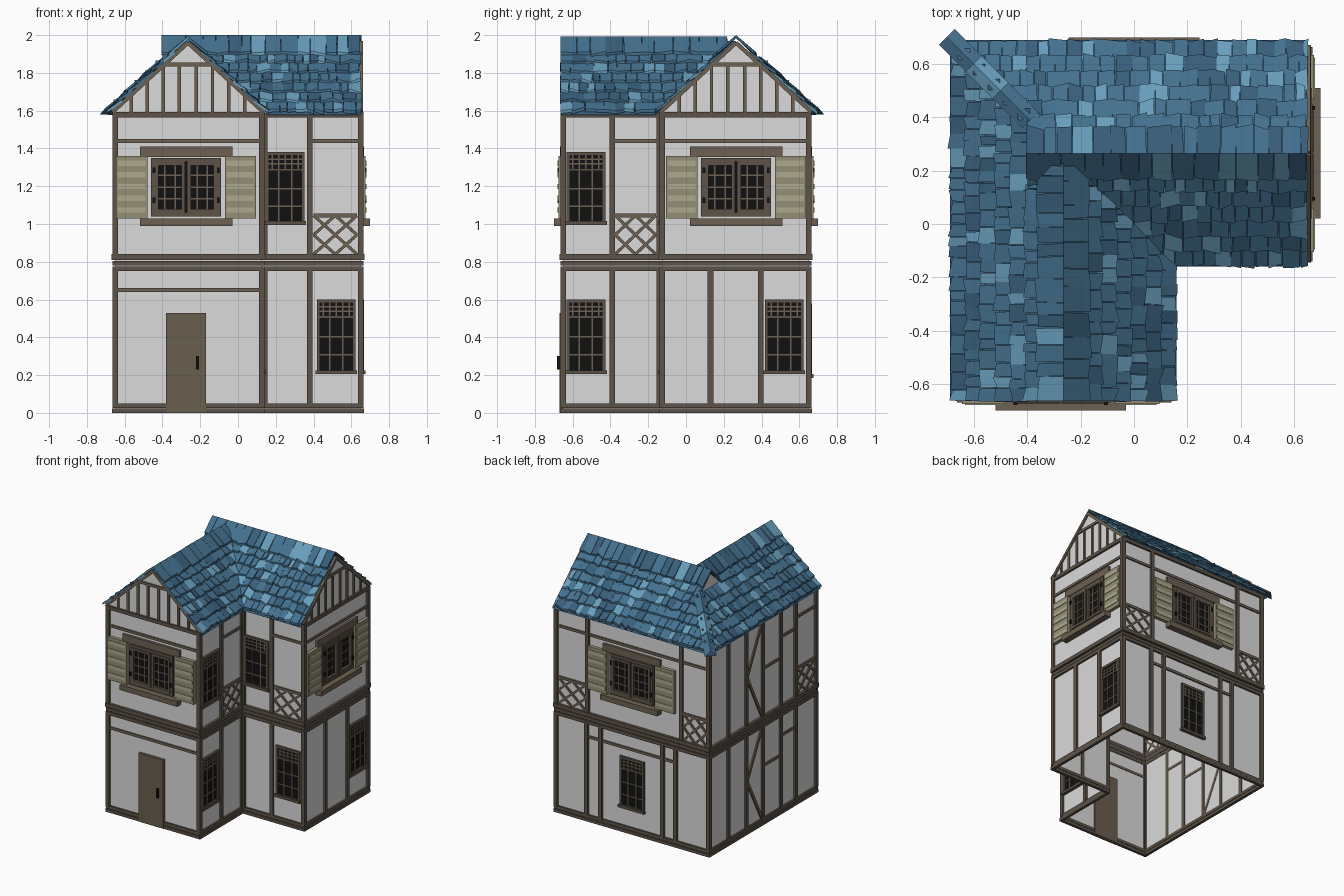
import bpy, bmesh, random
from mathutils import Vector

if "Cube" in bpy.data.objects:
    bpy.data.objects.remove(bpy.data.objects["Cube"])

random.seed(4)

def lin(c):
    c /= 255
    return c / 12.92 if c <= 0.04045 else ((c + 0.055) / 1.055) ** 2.4

COLOURS = {"plaster": (219, 219, 219), "dark_wood": (93, 83, 71), "wood": (109, 97, 82),
           "door_brown": (106, 94, 80), "black": (17, 17, 17), "shutter": (148, 143, 117),
           "shutter_light": (174, 170, 142), "tile_blue": (68, 113, 143),
           "tile_light": (104, 158, 188), "tile_dark": (56, 94, 122)}
MATS = {}
for name, rgb in COLOURS.items():
    MATS[name] = bpy.data.materials.new(name)
    MATS[name].diffuse_color = (*[lin(c) for c in rgb], 1)

parts = {}

def part(name, mat):
    bm, mats = parts.setdefault(name, (bmesh.new(), []))
    if mat not in mats:
        mats.append(mat)
    return bm, mats.index(mat)

def sheet(name, mat, pts):
    bm, mi = part(name, mat)
    bm.faces.new([bm.verts.new(p) for p in pts]).material_index = mi

def solid(name, mat, low, high):
    """Closed solid between two matching rings of points."""
    bm, mi = part(name, mat)
    a, b = [bm.verts.new(p) for p in low], [bm.verts.new(p) for p in high]
    n = len(a)
    fs = [bm.faces.new(a[::-1]), bm.faces.new(b)]
    fs += [bm.faces.new((a[i], a[(i + 1) % n], b[(i + 1) % n], b[i])) for i in range(n)]
    for f in fs:
        f.material_index = mi
    bmesh.ops.recalc_face_normals(bm, faces=fs)

# Wall faces: outward normal, distance from the origin, extent along the wall
FACES = {"front": ((0, -1), .65, -.665, .14), "right": ((1, 0), .65, -.14, .665),
         "inner_front": ((0, -1), .125, .125, .665), "inner_right": ((1, 0), .125, -.665, -.125),
         "back": ((0, 1), .65, -.665, .665), "left": ((-1, 0), .65, -.665, .665)}

def at(face, u, z, d):
    (nx, ny), off = FACES[face][:2]
    k = off + d
    return Vector((u, ny * k, z)) if nx == 0 else Vector((nx * k, u, z))

def box(name, mat, face, u0, u1, z0, z1, d1, d0=-.004):
    ring = [(u0, z0), (u1, z0), (u1, z1), (u0, z1)]
    solid(name, mat, [at(face, u, z, d0) for u, z in ring], [at(face, u, z, d1) for u, z in ring])

def bar(name, mat, face, p, q, w, d1):
    p, q = Vector(p), Vector(q)
    s = (q - p).normalized().orthogonal() * w / 2
    ring = [p - s, q - s, q + s, p + s]
    solid(name, mat, [at(face, u, z, -.003) for u, z in ring], [at(face, u, z, d1) for u, z in ring])

def grid(face, u0, u1, z0, z1, cols, rows, d):
    for i in range(1, cols):
        u = u0 + (u1 - u0) * i / cols
        box("window_bars", "wood", face, u - .004, u + .004, z0, z1, d)
    for j in range(1, rows):
        z = z0 + (z1 - z0) * j / rows
        box("window_bars", "wood", face, u0, u1, z - .004, z + .004, d)

def frame(face, u0, u1, z0, z1, w, d):
    for a, b in ((u0, u0 + w), (u1 - w, u1)):
        box("window_frames", "dark_wood", face, a, b, z0, z1, d)
    for a, b in ((z0, z0 + w), (z1 - w, z1)):
        box("window_frames", "dark_wood", face, u0, u1, a, b, d)

def tall_window(face, c, z0, z1):
    u0, u1 = c - .103, c + .103
    box("window_glass", "black", face, u0, u1, z0, z1, .004)
    frame(face, u0, u1, z0, z1, .018, .016)
    box("window_frames", "dark_wood", face, u0, u1, z1 - .1, z1 - .085, .014)
    box("window_frames", "dark_wood", face, u0 - .008, u1 + .008, z0 - .005, z0 + .015, .024)
    grid(face, u0, u1, z0, z1 - .1, 3, 3, .009)
    grid(face, u0, u1, z1 - .085, z1 - .015, 6, 3, .009)

def shuttered_window(face, c):
    box("window_sills", "wood", face, c - .245, c + .245, .99, 1.03, .05)
    box("window_lintels", "wood", face, c - .245, c + .245, 1.355, 1.41, .018)
    box("window_glass", "black", face, c - .185, c + .185, 1.04, 1.35, .006)
    frame(face, c - .185, c + .185, 1.04, 1.35, .02, .02)
    for s in (-1, 1):
        a, b = sorted((c + s * .005, c + s * .165))
        frame(face, a, b, 1.06, 1.33, .02, .026)
        grid(face, a, b, 1.07, 1.32, 3, 4, .012)
        for z in (1.11, 1.27):
            box("hinges", "black", face, c + s * .17 - .007, c + s * .17 + .007, z, z + .03, .03)
        a, b = sorted((c + s * .205, c + s * .37))
        box("shutters", "shutter", face, a, b, 1.03, 1.36, .026)
        for i in range(5):
            z = 1.06 + i * .062
            box("shutter_slats", "shutter_light", face, a + .01, b - .01, z, z + .028, .03)

def lattice(face, u0, u1, z0=.84, z1=1.045):
    m, n = (u0 + u1) / 2, (z0 + z1) / 2
    lines = [((u0, z0), (u1, z1)), ((u0, z1), (u1, z0)), ((u0, n), (m, z1)),
             ((m, z1), (u1, n)), ((u1, n), (m, z0)), ((m, z0), (u0, n))]
    for p, q in lines:
        bar("lattice_panels", "wood", face, p, q, .016, .009)
    box("lattice_panels", "wood", face, u0, u1, z1 - .01, z1 + .01, .011)

# Plaster walls: open L-shaped shell
L = [(-.65, -.65), (.125, -.65), (.125, -.125), (.65, -.125), (.65, .65), (-.65, .65)]
for (x0, y0), (x1, y1) in zip(L, L[1:] + L[:1]):
    sheet("walls", "plaster", [(x0, y0, 0), (x1, y1, 0), (x1, y1, 1.6), (x0, y0, 1.6)])

# Horizontal beams round every wall
for f, (_, _, a, b) in FACES.items():
    for z0, z1, d in ((0, .022, .018), (.026, .05, .013), (.75, .775, .014), (.78, .803, .011),
                      (.81, .84, .02), (1.565, 1.592, .015)):
        box("horizontal_beams", "dark_wood", f, a, b, z0, z1, d)

# Upright posts: ground floor, upper floor
POSTS = {"front": ((-.65, .125), (-.65, .125)), "inner_front": ((.14, .38, .65), (.14, .38, .65)),
         "inner_right": ((-.65, -.39, -.14), (-.65, -.39, -.14)),
         "right": ((-.125, .13, .395, .65), (-.125, .65)),
         "back": ((-.65, -.37, -.26, .27, .39, .65), (-.65, -.42, .38, .65)),
         "left": ((-.65, -.4, -.22, 0, .2, .42, .65),) * 2}
for f, floors in POSTS.items():
    for us, z0, z1 in zip(floors, (.04, .83), (.76, 1.57)):
        for u in us:
            box("posts", "dark_wood", f, u - .015, u + .015, z0, z1, .015)

# Thin rails
RAILS = [("front", -.65, .125, 1.44), ("front", -.65, .125, .65), ("inner_front", .38, .65, 1.44),
         ("inner_right", -.39, -.14, 1.44), ("right", -.125, .65, 1.44), ("back", -.65, .65, 1.44),
         ("back", -.37, .39, .65), ("left", -.22, 0, 1.2), ("left", -.4, -.22, 1.36),
         ("left", -.22, 0, .45), ("left", -.4, -.22, .6), ("left", -.65, -.4, 1.44)]
for f, a, b, z in RAILS:
    box("rails", "wood", f, a, b, z - .01, z + .01, .01)

# Diagonal braces on the left wall
for z0, z1 in ((.05, .75), (.84, 1.56)):
    for z in (z0, z1):
        bar("braces", "wood", "left", (.01, z), (.19, (z0 + z1) / 2), .022, .01)

# Windows, lattice panels, door
for f, c, z0, z1 in (("inner_front", .52, .21, .6), ("inner_front", .25, 1.0, 1.38),
                     ("inner_right", -.53, .21, .6), ("inner_right", -.53, 1.0, 1.38),
                     ("right", .52, .21, .6), ("back", 0, .19, .58)):
    tall_window(f, c, z0, z1)
for f, c in (("front", -.275), ("right", .265), ("back", 0)):
    shuttered_window(f, c)
for f, a, b in (("inner_front", .4, .63), ("inner_right", -.375, -.16), ("back", .395, .635),
                ("back", -.635, -.435), ("left", -.635, -.415)):
    lattice(f, a, b)
box("door", "door_brown", "front", -.38, -.17, 0, .53, .02, -.01)
box("door_handle", "black", "front", -.222, -.207, .23, .30, .034)

# Roof shape: ridge position, height falls with distance t from the ridge
C, PEAK, PITCH, EAVE = .265, 1.965, .92, .425

def roof_z(t):
    return PEAK - PITCH * t

# Gable ends with timber studs
for f, c in (("front", -C), ("right", C)):
    sheet("gables", "plaster", [at(f, c - .39, 1.59, 0), at(f, c + .39, 1.59, 0), at(f, c, PEAK, 0)])
    for s in (-1, 1):
        bar("gable_timbers", "wood", f, (c + s * .4, roof_z(.4) - .005), (c, PEAK - .005), .022, .012)
        for t in (.045, .13, .215, .3):
            box("gable_timbers", "wood", f, c + s * t - .009, c + s * t + .009, 1.585,
                min(roof_z(t), 1.85), .009)
    box("gable_timbers", "wood", f, c - .13, c + .13, 1.835, 1.855, .011)
# Small gable closing the end of the back ridge
sheet("gables", "plaster", [(-.395, C - .14, roof_z(.14)), (-.395, C + .14, roof_z(.14)), (-.395, C, PEAK)])

def slope_point(slope, t, v, h):
    x, y = {"W": (-C - t, v), "E": (-C + t, v), "N": (v, C + t), "S": (v, C - t)}[slope]
    return Vector((x, y, roof_z(t) + h))

# Where each slope's rows start and stop, including hip and valley cuts
SPAN = {"W": lambda t: (-.665, C + t if t > .13 else C - t),
        "E": lambda t: (-.665, C - t + .02),
        "N": lambda t: (-C - t if t > .13 else -.40, .655),
        "S": lambda t: (-C + t - .02 if t > .13 else -.40, .655)}
UNDER = {"W": [(0, -.66), (EAVE, -.66), (EAVE, C + EAVE), (.13, C + .13), (.13, C - .13), (0, C)],
         "E": [(0, -.66), (EAVE, -.66), (EAVE, C - EAVE), (0, C)],
         "N": [(0, .65), (EAVE, .65), (EAVE, -C - EAVE), (.13, -C - .13), (0, -.395)],
         "S": [(0, .65), (EAVE, .65), (EAVE, EAVE - C), (.13, .13 - C), (.13, -.395), (0, -.395)]}

def tile_colour():
    return random.choices(("tile_blue", "tile_light", "tile_dark"), (66, 17, 17))[0]

def tile(name, slope, t0, t1, v0, v1, h0, h1, j):
    r = lambda k: random.uniform(-k, k)
    skew, lift = r(j), r(.006)
    ring = [(t0, v0, h0), (t0, v1, h0), (t1 + skew + r(j), v1 + r(j / 2), h1 + lift),
            (t1 - skew + r(j), v0 + r(j / 2), h1 - lift)]
    solid(name, tile_colour(), [slope_point(slope, t, v, h - .016) for t, v, h in ring],
          [slope_point(slope, t, v, h) for t, v, h in ring])

ROWS = 6
for s in "WENS":
    sheet("roof_underlay", "tile_dark", [slope_point(s, t, v, .003) for t, v in UNDER[s]])
    for i in range(ROWS):
        t1 = EAVE - i * .056
        t0 = t1 - .075
        lo, hi = SPAN[s](t1 - .03)
        v = lo
        while v < hi - .012:
            w = min(random.uniform(.036, .075), hi - v)
            tile("roof_tiles", s, t0, t1, v, v + w - .002, .016, .032, .006)
            v += w
    # Large ridge tiles
    lo, hi = (-.665, .22) if s in "WE" else (-.405, .655)
    v = lo
    while v < hi - .01:
        w = min(random.uniform(.045, .10), hi - v)
        tile("ridge_tiles", s, 0, .10, v, v + w - .002, .035 if s in "NS" else .028, .036, .006)
        v += w

# Hip cap over the back left corner
for i in range(3):
    a, b = .125 + i * .1, .125 + (i + 1) * .1 + .012
    rings = []
    for t, lift in ((a, .028), (b, .04)):
        p = Vector((-C - t, C + t, roof_z(t) + lift))
        side = Vector((.03, .03, -.024))
        rings.append([p - Vector((.03, .03, .024)), p + side, p + Vector((0, 0, .012))])
    solid("hip_cap", "tile_light" if i == 1 else "tile_blue", rings[0], rings[1])

# Turn every collected part into an object
for name, (bm, mats) in parts.items():
    if name in ("walls", "roof_underlay"):
        bmesh.ops.remove_doubles(bm, verts=bm.verts, dist=.0005)
        bmesh.ops.recalc_face_normals(bm, faces=bm.faces)
    mesh = bpy.data.meshes.new(name)
    bm.to_mesh(mesh)
    bm.free()
    for m in mats:
        mesh.materials.append(MATS[m])
    bpy.context.collection.objects.link(bpy.data.objects.new(name, mesh))

for m in bpy.data.materials:
    if m.users and not m.is_grease_pencil:
        m.use_nodes = True
        m.node_tree.nodes["Principled BSDF"].inputs["Base Color"].default_value = m.diffuse_color
